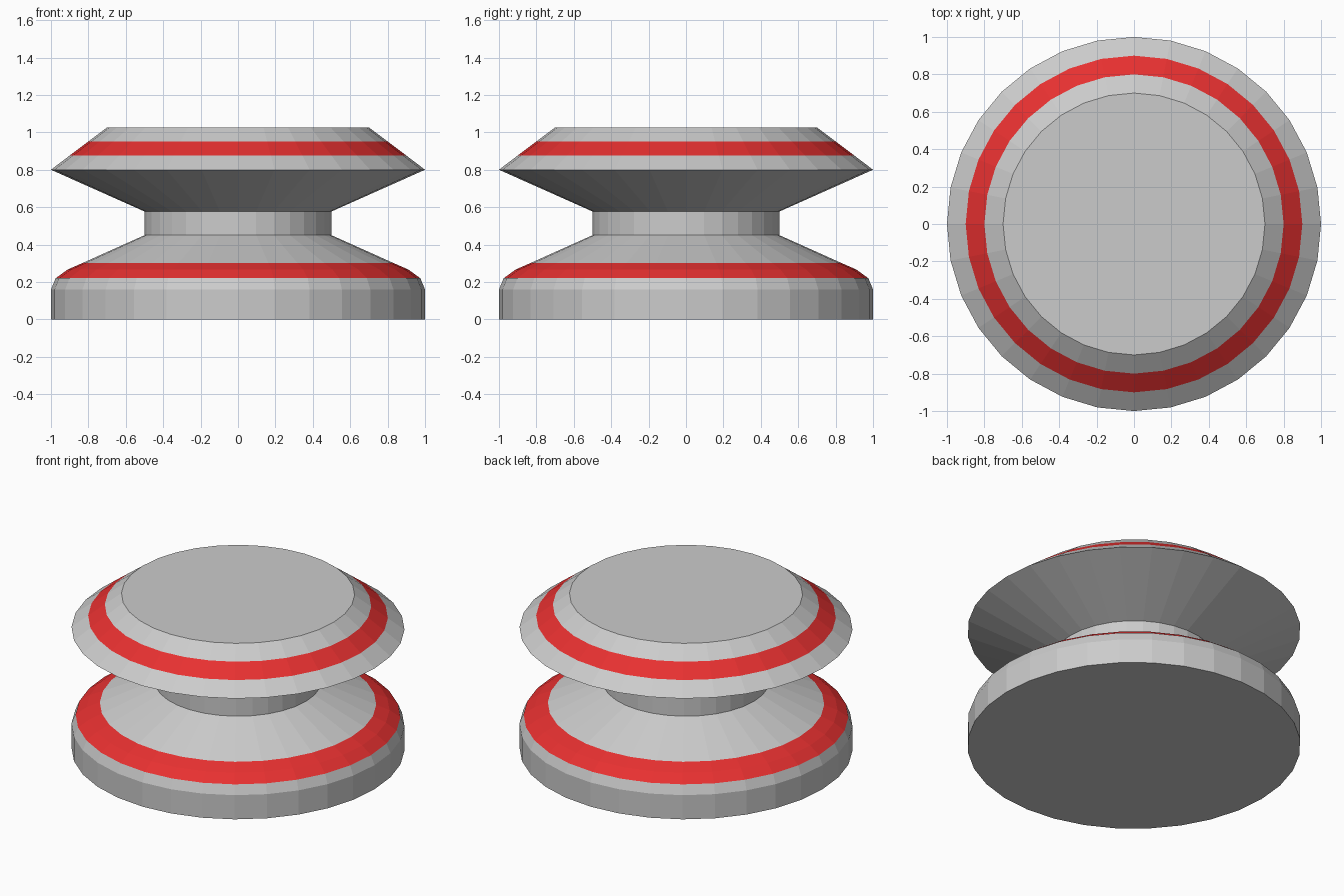
import bpy, bmesh
from math import cos, sin, tau

if "Cube" in bpy.data.objects:
    bpy.data.objects.remove(bpy.data.objects["Cube"])

SIDES = 32
# (radius, height, band above this point is red)
PROFILE = [
    (1.00, 0.00, False), (1.00, 0.16, False),   # base wall
    (0.975, 0.22, True), (0.91, 0.267, True),   # rounded shoulder, red ring
    (0.83, 0.302, False), (0.50, 0.45, False),  # lower cone, neck
    (0.50, 0.577, False), (1.00, 0.80, False),  # flared underside
    (0.90, 0.876, True), (0.80, 0.951, False),  # red ring on the cap
    (0.70, 1.026, False),
]


def material(name, color):
    mat = bpy.data.materials.new(name)
    mat.diffuse_color = color
    mat.use_nodes = True
    mat.node_tree.nodes["Principled BSDF"].inputs["Base Color"].default_value = mat.diffuse_color
    return mat


def lathe(name, profile, mats):
    bm = bmesh.new()
    rings = [[bm.verts.new((r * cos(tau * i / SIDES), r * sin(tau * i / SIDES), z))
              for i in range(SIDES)] for r, z, _ in profile]
    for (lo, hi), (_, _, red) in zip(zip(rings, rings[1:]), profile):
        for i in range(SIDES):
            j = (i + 1) % SIDES
            bm.faces.new((lo[i], lo[j], hi[j], hi[i])).material_index = int(red)
    bm.faces.new(rings[0][::-1])   # flat bottom
    bm.faces.new(rings[-1])        # flat top
    mesh = bpy.data.meshes.new(name)
    bm.to_mesh(mesh)
    bm.free()
    for mat in mats:
        mesh.materials.append(mat)
    obj = bpy.data.objects.new(name, mesh)
    bpy.context.collection.objects.link(obj)
    return obj


# Waisted round body with two painted rings
lathe("spool_body", PROFILE, [material("grey", (0.8, 0.8, 0.8, 1)),
                              material("red", (0.8, 0.03, 0.03, 1))])
